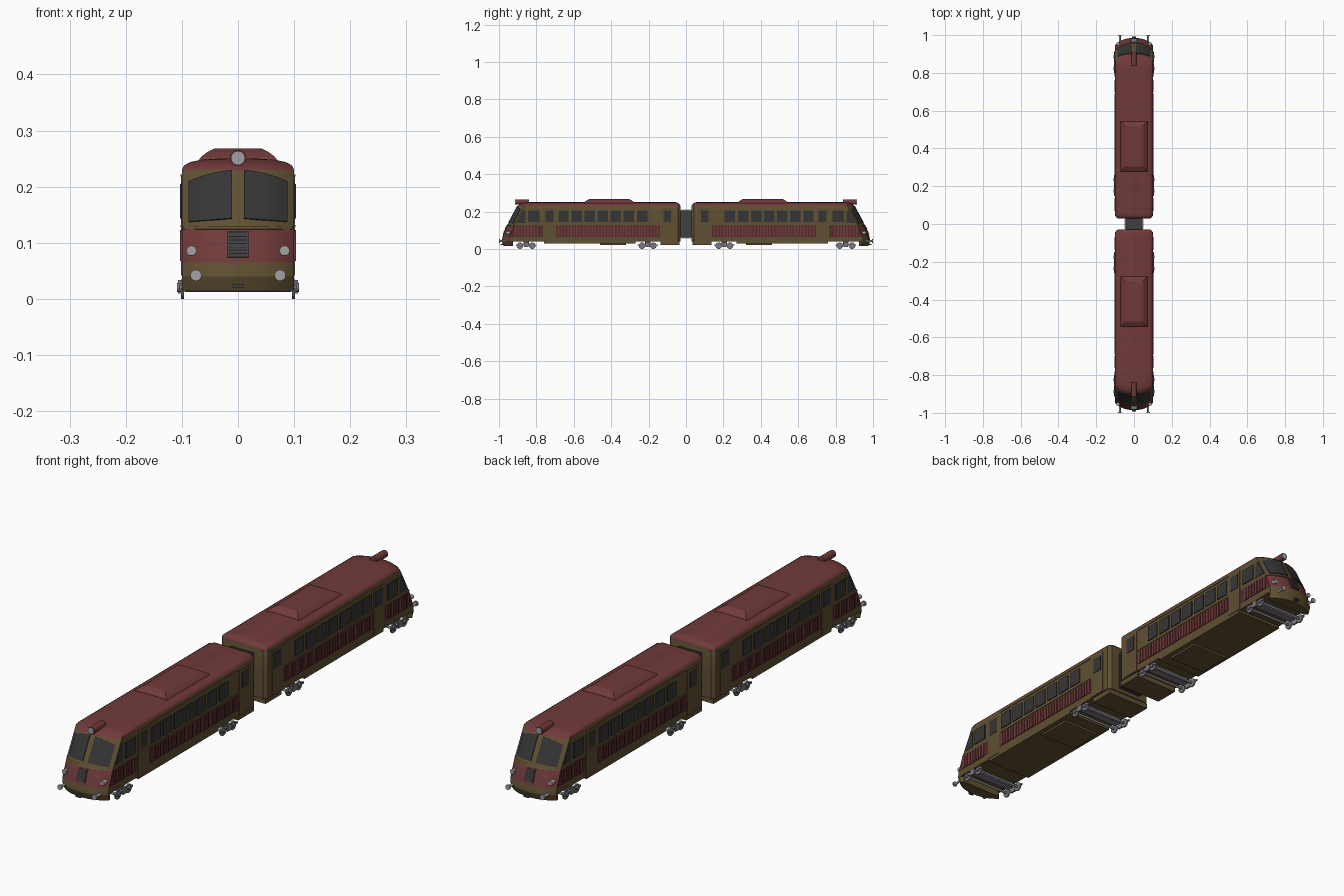
import bpy, bmesh, math
from mathutils import Matrix, Vector

cube = bpy.data.objects.get("Cube")
if cube:
    bpy.data.objects.remove(cube, do_unlink=True)

COLOURS = {
    "red": (0.165, 0.042, 0.042),
    "shadow_red": (0.085, 0.024, 0.024),
    "olive": (0.115, 0.08, 0.032),
    "dark_glass": (0.036, 0.036, 0.036),
    "charcoal": (0.05, 0.05, 0.052),
    "steel": (0.2, 0.19, 0.21),
    "lamp_grey": (0.36, 0.36, 0.38),
}
MATS, IDX = [], {}
for n, c in COLOURS.items():
    m = bpy.data.materials.new(n)
    m.use_nodes = True
    m.diffuse_color = (*c, 1)
    m.node_tree.nodes["Principled BSDF"].inputs["Base Color"].default_value = (*c, 1)
    IDX[n] = len(MATS)
    MATS.append(m)


def finish(name, bm, colour, rule=None, smooth=False):
    """Turn a bmesh into an object, coloured whole or by a face rule."""
    bmesh.ops.recalc_face_normals(bm, faces=bm.faces[:])
    me = bpy.data.meshes.new(name)
    used = [colour]
    for f in bm.faces:
        c = rule(f.calc_center_median()) if rule else colour
        if c not in used:
            used.append(c)
        f.material_index = used.index(c)
    bm.to_mesh(me)
    bm.free()
    for c in used:
        me.materials.append(MATS[IDX[c]])
    ob = bpy.data.objects.new(name, me)
    bpy.context.collection.objects.link(ob)
    if smooth:
        bpy.ops.object.select_all(action='DESELECT')
        ob.select_set(True)
        bpy.context.view_layer.objects.active = ob
        bpy.ops.object.shade_smooth_by_angle(angle=math.radians(35))
    return ob


def boxes(name, items, colour, mirror=False):
    """Boxes given as (x0, x1, y0, y1, z0, z1)."""
    bm = bmesh.new()
    for s in ((1, -1) if mirror else (1,)):
        for x0, x1, y0, y1, z0, z1 in items:
            mat = Matrix.Translation((s * (x0 + x1) / 2, (y0 + y1) / 2, (z0 + z1) / 2))
            mat = mat @ Matrix.Diagonal((x1 - x0, y1 - y0, z1 - z0, 1))
            bmesh.ops.create_cube(bm, size=1, matrix=mat)
    return finish(name, bm, colour)


def rods(name, items, colour, axis, sides=16):
    """Cylinders given as (centre, radius, length)."""
    bm = bmesh.new()
    rot = Vector((0, 0, 1)).rotation_difference(Vector(axis)).to_matrix().to_4x4()
    for c, r, length in items:
        bmesh.ops.create_cone(bm, cap_ends=True, segments=sides, radius1=r, radius2=r,
                              depth=length, matrix=Matrix.Translation(c) @ rot)
    return finish(name, bm, colour, smooth=True)


def loft(name, rings, colour, rule=None, smooth=True):
    bm = bmesh.new()
    vs = [[bm.verts.new(p) for p in r] for r in rings]
    n = len(vs[0])
    for a, b in zip(vs, vs[1:]):
        for i in range(n):
            j = (i + 1) % n
            bm.faces.new((a[i], a[j], b[j], b[i]))
    bm.faces.new(vs[0])
    bm.faces.new(vs[-1])
    return finish(name, bm, colour, rule, smooth)


# Nose shape: lean by height, bulge across the width
LEAN = [(0.015, -0.975), (0.04, -0.985), (0.065, -0.981), (0.125, -0.957), (0.14, -0.948), (0.23, -0.9)]
BULGE = 0.037
FRONT = (1, 0.95, 0.88, 0.78, 0.65, 0.5, 0.25, 0)


def front_y(x, z, w=0.1):
    for (z0, y0), (z1, y1) in zip(LEAN, LEAN[1:]):
        if z <= z1:
            break
    return y0 + (y1 - y0) * (z - z0) / (z1 - z0) + BULGE * (abs(x) / w) ** 2.5


def outline(z, w, nose, rear, stations, corner=0.012):
    half = [(w - corner, rear), (w, rear - corner)] + [(w, y) for y in stations]
    half += [(w * f, nose + BULGE * f ** 2.5) for f in FRONT]
    return [(x, y, z) for x, y in half] + [(-x, y, z) for x, y in half[-2::-1]]


# Car body: plan outlines stacked up into a shell with a rounded roof
STATIONS = (-0.14, -0.695, -0.765)
DOORS = ((-0.765, -0.695), (-0.14, -0.065))
rings = [outline(z, 0.1, y, -0.03, STATIONS) for z, y in LEAN[1:]]
for z, w, nose, rear in ((0.238, 0.096, -0.89, -0.033), (0.244, 0.085, -0.878, -0.038),
                         (0.248, 0.065, -0.86, -0.046), (0.25, 0.035, -0.84, -0.055)):
    rings.append(outline(z, w, nose, rear, STATIONS))


def body_colour(c):
    if c.z > 0.23:
        return "red"
    if 0.065 < c.z < 0.125:
        if abs(c.x) < 0.0995 and c.y < -0.9:
            return "red"
        if abs(c.x) > 0.0995 and c.y < -0.14 and not -0.765 < c.y < -0.695:
            return "shadow_red"
    return "olive"


car = [loft("car_body", rings, "olive", body_colour)]
car.append(loft("nose_skirt", [outline(z, 0.1, y, -0.925, ()) for z, y in LEAN[:2]], "olive"))

# Lower skirts and underfloor boxes
car.append(boxes("lower_skirts", [(-0.1, 0.1, -0.76, -0.27, 0.03, 0.041),
                                  (-0.095, 0.095, -0.135, -0.035, 0.02, 0.041),
                                  (-0.08, 0.08, -0.46, -0.32, 0.022, 0.031)], "olive"))

# Vertical ribs on the red side panels
ribs = []
for start, end in ((-0.92, -0.772), (-0.69, -0.145)):
    for i in range(int((end - start) / 0.0165)):
        y = start + 0.004 + i * 0.0165
        ribs.append((0.099, 0.103, y, y + 0.01, 0.068, 0.123))
car.append(boxes("side_ribs", ribs, "red", True))

# Doors and side windows
car.append(boxes("doors", [(0.099, 0.102, a + 0.003, b - 0.003, 0.042, 0.218) for a, b in DOORS], "olive", True))
panes = [(-0.813, 0.062), (-0.73, 0.044), (-0.1, 0.042)]
panes += [(-0.655 + i * 0.07, 0.056) for i in range(7)]
car.append(boxes("side_windows", [(0.0995, 0.1035, y - w / 2, y + w / 2, 0.143, 0.205) for y, w in panes],
                 "dark_glass", True))
car.append(boxes("window_rails", [(0.099, 0.1025, -0.69, -0.145, z, z + 0.004) for z in (0.128, 0.218)],
                 "olive", True))

# Slanted cab side windows
for s, side in ((1, "left"), (-1, "right")):
    shape = [(-0.906, 0.14), (-0.858, 0.14), (-0.858, 0.207), (-0.872, 0.207)]
    car.append(loft(side + "_cab_window", [[(s * x, y, z) for y, z in shape] for x in (0.0995, 0.102)],
                    "dark_glass", smooth=False))


def nose_plate(name, x0, x1, bottom, top, colour, lift=0.003):
    """Curved plate following the nose between two height functions."""
    bm = bmesh.new()
    n, m = 8, 6
    grid = []
    for i in range(n + 1):
        x = x0 + (x1 - x0) * i / n
        zs = [bottom(x) + (top(x) - bottom(x)) * j / m for j in range(m + 1)]
        grid.append([bm.verts.new((x, front_y(x, z) - lift, z)) for z in zs])
    for i in range(n):
        for j in range(m):
            bm.faces.new((grid[i][j], grid[i + 1][j], grid[i + 1][j + 1], grid[i][j + 1]))
    bmesh.ops.recalc_face_normals(bm, faces=bm.faces[:])
    if sum(f.normal.y for f in bm.faces) > 0:
        bmesh.ops.reverse_faces(bm, faces=bm.faces[:])
    bmesh.ops.solidify(bm, geom=bm.faces[:], thickness=0.004)
    return finish(name, bm, colour)


# Windscreens, waist trim and grille
for s, side in ((1, "left"), (-1, "right")):
    car.append(nose_plate(side + "_windscreen", s * 0.011, s * 0.088, lambda x: 0.145 - 0.08 * abs(x),
                          lambda x: 0.23 - 2.6 * x * x, "dark_glass"))
car.append(nose_plate("waist_trim", -0.098, 0.098, lambda x: 0.125, lambda x: 0.13, "olive"))
car.append(nose_plate("grille", -0.019, 0.019, lambda x: 0.075, lambda x: 0.121, "charcoal"))
car.append(boxes("grille_bars", [(-0.016, 0.016, front_y(0, z) - 0.006, front_y(0, z) - 0.001, z, z + 0.002)
                                 for z in (0.08 + 0.006 * i for i in range(7))], "steel"))

# Roof hatch with sloped edges
hatch = []
for z, w, a, b in ((0.243, 0.073, -0.545, -0.275), (0.253, 0.066, -0.54, -0.28),
                   (0.262, 0.054, -0.527, -0.295), (0.268, 0.042, -0.515, -0.305)):
    hatch.append([(-w, a, z), (w, a, z), (w, b, z), (-w, b, z)])
car.append(loft("roof_hatch", hatch, "red", smooth=False))

# Roof headlight, marker lamps and buffers
along = (0, 1, 0)
car.append(rods("headlight_housing", [((0, -0.875, 0.251), 0.0145, 0.07)], "red", along, 20))
car.append(rods("headlight_lens", [((0, -0.911, 0.251), 0.0125, 0.006)], "lamp_grey", along, 20))
car.append(rods("marker_lamps", [((s * 0.083, front_y(0.083, 0.086) - 0.002, 0.086), 0.009, 0.02)
                                 for s in (1, -1)], "lamp_grey", along))
car.append(rods("buffers", [((s * 0.075, -0.975, 0.042), 0.005, 0.04) for s in (1, -1)]
                + [((s * 0.075, -0.997, 0.042), 0.01, 0.006) for s in (1, -1)], "lamp_grey", along))
car.append(boxes("coupling", [(-0.01, 0.01, -0.993, -0.96, 0.02, 0.027)], "charcoal"))

# Bogies: wheels, axles, side frames and axle boxes
wheels, frames = [], []
for mid, reach in ((-0.855, 0.033), (-0.205, 0.03)):
    for y in (mid - reach, mid + reach):
        wheels.append(((0, y, 0.0175), 0.005, 0.19))
        for s in (1, -1):
            wheels += [((s * 0.099, y, 0.0175), 0.0175, 0.006), ((s * 0.105, y, 0.02), 0.008, 0.008)]
    frames += [(0.1, 0.105, mid - 0.055, mid + 0.055, 0.018, 0.025),
               (0.1, 0.107, mid - 0.012, mid + 0.012, 0.01, 0.034),
               (0, 0.09, mid - 0.015, mid + 0.015, 0.02, 0.042)]
car.append(rods("wheels", wheels, "steel", (1, 0, 0)))
car.append(boxes("bogie_frames", frames, "steel", True))

# Second car faces the other way
for ob in car:
    twin = ob.copy()
    twin.name = "rear_" + ob.name
    twin.rotation_euler.z = math.pi
    bpy.context.collection.objects.link(twin)

# Pleated gangway between the cars
pleats = [(-0.046, 0.046, -0.035, 0.035, 0.06, 0.206)]
pleats += [(-0.051, 0.051, y - 0.003, y + 0.003, 0.055, 0.211) for y in (0.0105 * i for i in range(-3, 4))]
boxes("gangway_bellows", pleats, "charcoal")
